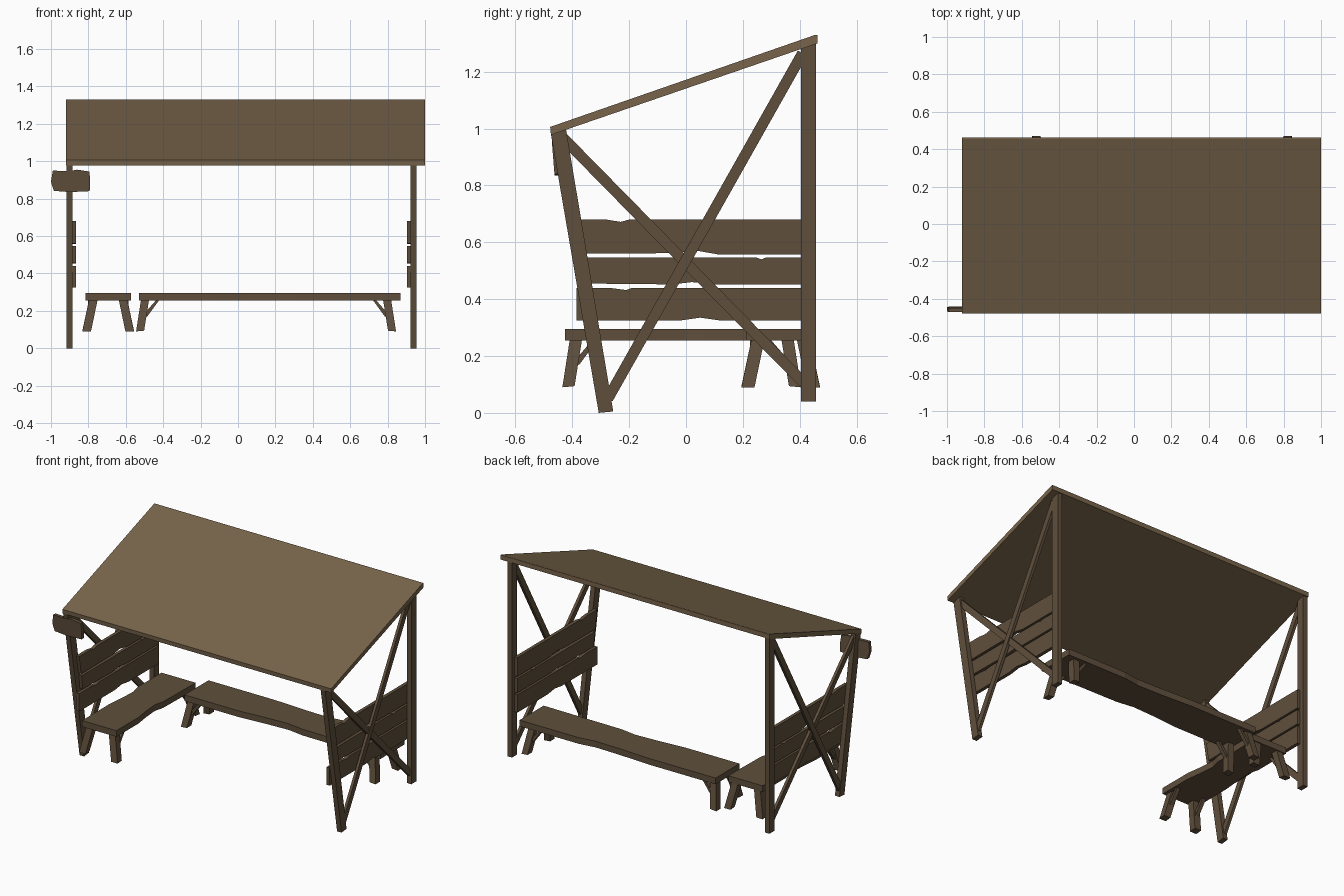
import bpy
from math import radians
from mathutils import Vector, Matrix

if "Cube" in bpy.data.objects:
    bpy.data.objects.remove(bpy.data.objects["Cube"])


def material(name, rgb):
    m = bpy.data.materials.new(name)
    m.diffuse_color = (*rgb, 1)
    m.use_nodes = True
    m.node_tree.nodes["Principled BSDF"].inputs["Base Color"].default_value = m.diffuse_color
    return m


ROOF = material("roof_wood", (0.19, 0.13, 0.07))
WOOD = material("dark_wood", (0.115, 0.078, 0.045))


def make(name, verts, faces, mat):
    me = bpy.data.meshes.new(name)
    me.from_pydata(verts, [], faces)
    me.materials.append(mat)
    ob = bpy.data.objects.new(name, me)
    bpy.context.collection.objects.link(ob)
    # consistent outward normals
    import bmesh
    bm = bmesh.new()
    bm.from_mesh(me)
    bmesh.ops.recalc_face_normals(bm, faces=bm.faces)
    bm.to_mesh(me)
    bm.free()
    return ob


def loft(name, a, b, mat=WOOD):
    """Solid between two matching outlines."""
    n = len(a)
    faces = [tuple(range(n)), tuple(range(n, 2 * n))]
    faces += [(i, (i + 1) % n, n + (i + 1) % n, n + i) for i in range(n)]
    return make(name, [tuple(v) for v in a + b], faces, mat)


def side_slab(name, outline, x0, x1, mat=WOOD):
    """(y, z) outline extruded along x."""
    return loft(name, [(x0, y, z) for y, z in outline], [(x1, y, z) for y, z in outline], mat)


def strip(p, q, w):
    """Outline of a straight board of width w from p to q."""
    p, q = Vector(p), Vector(q)
    d = (q - p).normalized()
    n = Vector((-d.y, d.x)) * w / 2
    return [p + n, q + n, q - n, p - n]


# Sloping roof
side_slab("roof", [(-0.475, 0.978), (0.463, 1.30), (0.463, 1.33), (0.455, 1.33), (-0.478, 1.006)],
          -0.92, 1.0, ROOF)

# Chipped side boards, (y, z)
boards = {
    "lower_board": [(-0.385, 0.325), (-0.02, 0.325), (0.05, 0.335), (0.12, 0.325), (0.43, 0.325),
                    (0.43, 0.44), (-0.19, 0.44), (-0.21, 0.432), (-0.27, 0.44), (-0.385, 0.44)],
    "middle_board": [(-0.35, 0.455), (-0.05, 0.452), (0.02, 0.46), (0.10, 0.452), (0.43, 0.452),
                     (0.43, 0.546), (0.28, 0.546), (0.265, 0.54), (0.25, 0.546), (-0.36, 0.546)],
    "upper_board": [(-0.365, 0.56), (-0.04, 0.562), (0.03, 0.572), (0.11, 0.558), (0.43, 0.558),
                    (0.43, 0.68), (-0.20, 0.68), (-0.23, 0.672), (-0.28, 0.68), (-0.385, 0.68)],
}

# Side frames: outer face position and inward direction
for side, outer, s in (("right", 0.955, -1), ("left", -0.917, 1)):
    inner = outer + 0.032 * s
    side_slab(side + "_back_post", [(0.405, 0.04), (0.458, 0.04), (0.458, 1.305), (0.405, 1.285)],
              outer, inner)
    side_slab(side + "_front_post", [(-0.307, 0.0), (-0.256, 0.005), (-0.422, 0.998), (-0.475, 0.98)],
              outer, inner)
    side_slab(side + "_rising_brace", strip((-0.275, 0.05), (0.41, 1.265), 0.038),
              outer + 0.004 * s, outer + 0.022 * s)
    side_slab(side + "_falling_brace", strip((-0.44, 0.975), (0.415, 0.105), 0.038),
              outer + 0.010 * s, outer + 0.028 * s)
    for name, outline in boards.items():
        side_slab(side + "_" + name, outline, outer + 0.030 * s, outer + 0.052 * s)


def bench(prefix, mat4, lo, hi, half_span):
    """Bench with local x along its length."""
    w, L = 0.1225, hi - lo
    front = [(0, 0), (0.28, 0), (0.40, 0.014), (0.52, 0.022), (0.60, 0.006), (1, 0)]
    back = [(1, 0), (0.70, 0), (0.62, 0.016), (0.50, 0.012), (0.34, 0), (0, 0)]
    edge = [(lo + t * L, -w + d) for t, d in front] + [(lo + t * L, w - d) for t, d in back]
    parts = [loft(prefix + "_seat", [(x, y, 0.255) for x, y in edge], [(x, y, 0.295) for x, y in edge])]

    for sx in (-1, 1):
        for sy in (-1, 1):
            end = ("start" if sx < 0 else "end") + ("_front" if sy < 0 else "_back")

            # Splayed leg
            def ring(ox, oy, z, tilt):
                return [(sx * (ox - a), sy * (oy - b), z + (tilt if a else 0))
                        for a, b in ((0, 0), (0.043, 0), (0.043, 0.046), (0, 0.046))]
            parts.append(loft(f"{prefix}_{end}_leg", ring(half_span, 0.138, 0.09, 0.004),
                              ring(half_span - 0.026, 0.103, 0.257, 0)))
            # Diagonal brace from leg to seat
            prof = strip((half_span - 0.05, 0.175), (half_span - 0.115, 0.25), 0.022)
            prof[1].y = prof[2].y = 0.257
            parts.append(loft(f"{prefix}_{end}_brace",
                              [(sx * p.x, sy * 0.108, p.y) for p in prof],
                              [(sx * p.x, sy * 0.083, p.y) for p in prof]))
    for ob in parts:
        ob.data.transform(mat4)


bench("long_bench", Matrix.Translation((0.15, 0.333, 0)), -0.68, 0.72, 0.695)
bench("short_bench", Matrix.Translation((-0.694, -0.015, 0)) @ Matrix.Rotation(radians(90), 4, 'Z'),
      -0.41, 0.40, 0.42)

# Blank hanging sign board on the front left post
shape = [(-0.985, 0.842), (-0.90, 0.835), (-0.793, 0.84), (-0.79, 0.90), (-0.795, 0.945),
         (-0.86, 0.955), (-0.905, 0.947), (-0.99, 0.95), (-1.0, 0.89)]


def sign_y(z):
    return -0.472 + (0.955 - z) * 0.08


loft("sign_board", [(x, sign_y(z), z) for x, z in shape], [(x, sign_y(z) + 0.022, z) for x, z in shape])
